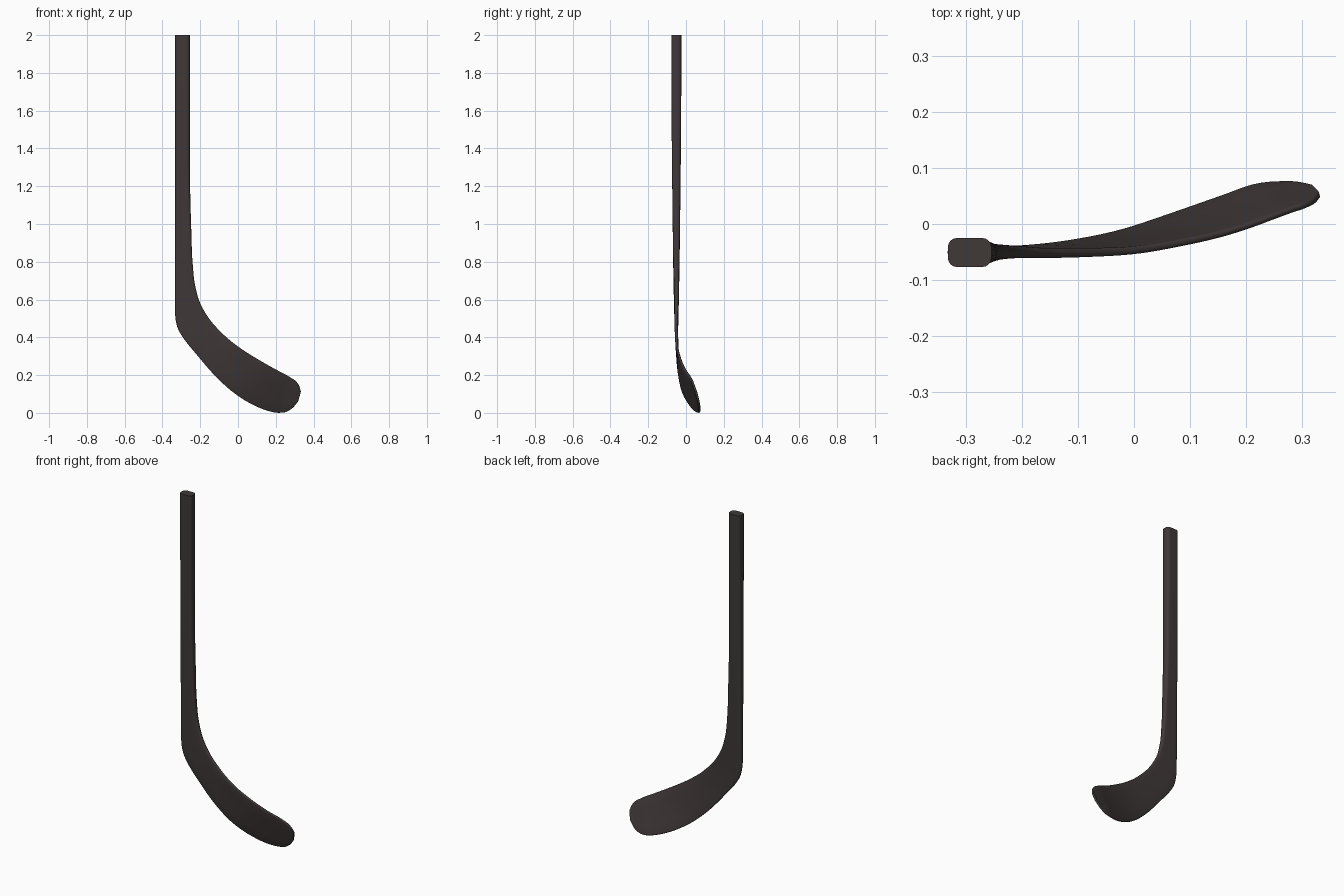
import bpy, bmesh, math
from mathutils import Vector

if "Cube" in bpy.data.objects:
    bpy.data.objects.remove(bpy.data.objects["Cube"])

# Stations down the stick: outer/lower edge (x, y, z), inner/upper edge (x, y, z), thickness
STATIONS = [
    ((-.333, -.051, 2.0), (-.255, -.051, 2.0), .052),
    ((-.333, -.051, 1.58), (-.255, -.051, 1.58), .051),
    ((-.333, -.051, 1.2), (-.254, -.051, 1.22), .044),
    ((-.333, -.051, .90), (-.247, -.051, .96), .037),
    ((-.333, -.051, .70), (-.240, -.051, .79), .031),
    ((-.333, -.051, .58), (-.226, -.050, .67), .026),
    ((-.332, -.051, .51), (-.200, -.050, .58), .022),
    ((-.321, -.050, .454), (-.150, -.052, .495), .018),
    ((-.290, -.049, .397), (-.075, -.051, .413), .016),
    ((-.220, -.046, .310), (.005, -.047, .348), .014),
    ((-.120, -.035, .195), (.085, -.034, .296), .013),
    ((-.020, -.014, .105), (.160, -.017, .252), .013),
    ((.075, .018, .045), (.215, .000, .222), .012),
    ((.155, .046, .012), (.250, .013, .204), .012),
    ((.220, .068, .001), (.283, .025, .184), .012),
    ((.262, .072, .009), (.309, .034, .165), .012),
    ((.295, .071, .033), (.325, .043, .140), .012),
    ((.318, .066, .062), (.332, .052, .116), .012),
]
STEPS = 6


def hermite(vals, ts, i, t):
    """Smooth interpolation between stations with uneven spacing."""
    def slope(k):
        if k == 0 or k == len(vals) - 1:
            a, b = max(k - 1, 0), min(k + 1, len(vals) - 1)
            return (vals[b] - vals[a]) / (ts[b] - ts[a])
        h0, h1 = ts[k] - ts[k - 1], ts[k + 1] - ts[k]
        d0, d1 = (vals[k] - vals[k - 1]) / h0, (vals[k + 1] - vals[k]) / h1
        return (d0 * h1 + d1 * h0) / (h0 + h1)
    h = ts[i + 1] - ts[i]
    return (vals[i] * (2*t**3 - 3*t**2 + 1) + slope(i) * h * (t**3 - 2*t**2 + t)
            + vals[i + 1] * (3*t**2 - 2*t**3) + slope(i + 1) * h * (t**3 - t**2))


def rounded_rect(w, t, r):
    """Outline of a rounded rectangle, with extra points along the wide sides."""
    pts = []
    for cx, cy, a0 in ((1, 1, 0), (-1, 1, 90), (-1, -1, 180), (1, -1, 270)):
        for k in range(5):
            a = math.radians(a0 + k * 22.5)
            pts.append((cx * (w/2 - r) + r * math.cos(a), cy * (t/2 - r) + r * math.sin(a)))
        if a0 in (0, 180):
            for f in (.5, 0, -.5):
                pts.append((cx * f * (w/2 - r), cy * t/2))
    return pts


# Resample the stations
A = [Vector(s[0]) for s in STATIONS]
B = [Vector(s[1]) for s in STATIONS]
T = [s[2] for s in STATIONS]
ts = [0.0]
for i in range(1, len(A)):
    ts.append(ts[-1] + ((A[i] + B[i]) / 2 - (A[i-1] + B[i-1]) / 2).length)
rows = []
for i in range(len(A) - 1):
    for k in range(STEPS + (i == len(A) - 2)):
        f = k / STEPS
        rows.append((hermite(A, ts, i, f), hermite(B, ts, i, f), hermite(T, ts, i, f)))

# Loft rounded sections into shaft and curved blade
bm = bmesh.new()
rings = []
for i, (a, b, t) in enumerate(rows):
    n, p = rows[min(i + 1, len(rows) - 1)], rows[max(i - 1, 0)]
    tangent = (n[0] + n[1]) - (p[0] + p[1])
    u = (b - a).normalized()
    v = tangent.cross(u).normalized()
    c = (a + b) / 2
    r = t * (.47 if t < .02 else .47 - .15 * min((t - .02) / .03, 1))
    rings.append([bm.verts.new(c + u * x + v * y)
                  for x, y in rounded_rect((b - a).length, t, r)])
count = len(rings[0])
for r0, r1 in zip(rings, rings[1:]):
    for j in range(count):
        bm.faces.new((r0[j], r0[(j+1) % count], r1[(j+1) % count], r1[j]))
bm.faces.new(rings[0])
bm.faces.new(rings[-1])
bmesh.ops.recalc_face_normals(bm, faces=bm.faces)

mesh = bpy.data.meshes.new("hockey_stick")
bm.to_mesh(mesh)
bm.free()
stick = bpy.data.objects.new("hockey_stick", mesh)
bpy.context.collection.objects.link(stick)

# Dark warm grey finish
mat = bpy.data.materials.new("dark warm grey")
mat.diffuse_color = (.050, .040, .039, 1)
mat.use_nodes = True
mat.node_tree.nodes["Principled BSDF"].inputs["Base Color"].default_value = mat.diffuse_color
mesh.materials.append(mat)

bpy.context.view_layer.objects.active = stick
stick.select_set(True)
bpy.ops.object.shade_smooth_by_angle(angle=math.radians(40))
